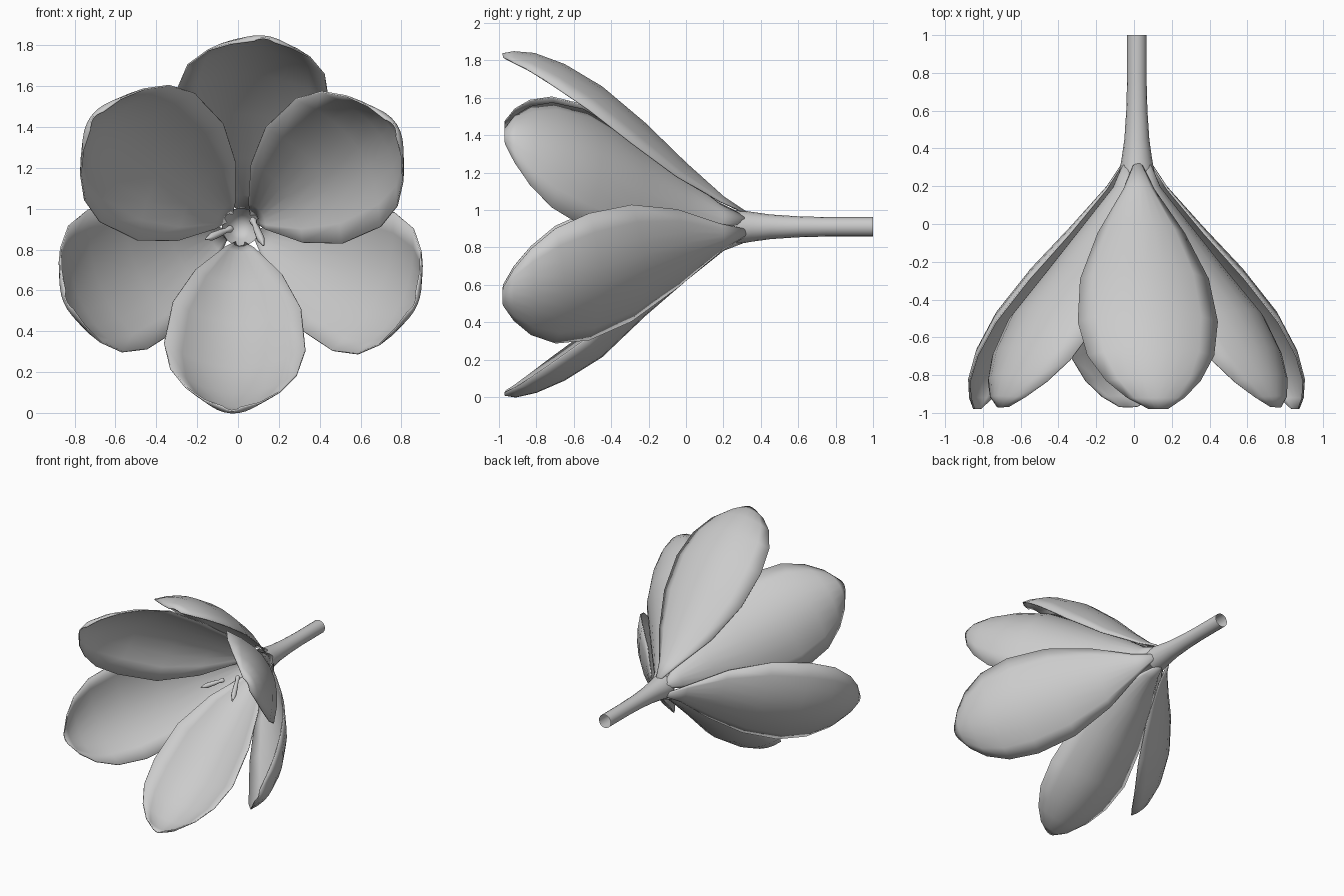
import bpy, bmesh, math
from mathutils import Vector, Matrix

cube = bpy.data.objects.get("Cube")
if cube:
    bpy.data.objects.remove(cube, do_unlink=True)

grey = bpy.data.materials.new("soft_grey")
grey.use_nodes = True
colour = (0.6, 0.6, 0.6, 1)
grey.diffuse_color = colour
grey.node_tree.nodes["Principled BSDF"].inputs["Base Color"].default_value = colour

AXIS = Vector((0.015, 0, 0.91))   # flower axis, running along y


def finish(name, bm, angle=60):
    bmesh.ops.recalc_face_normals(bm, faces=bm.faces)
    mesh = bpy.data.meshes.new(name)
    bm.to_mesh(mesh)
    bm.free()
    mesh.materials.append(grey)
    obj = bpy.data.objects.new(name, mesh)
    bpy.context.collection.objects.link(obj)
    bpy.ops.object.select_all(action="DESELECT")
    obj.select_set(True)
    bpy.context.view_layer.objects.active = obj
    bpy.ops.object.shade_smooth_by_angle(angle=math.radians(angle))
    return obj


def skin(bm, rows, closed=False):
    """Bridge equal rows of points with quads."""
    grid = [[bm.verts.new(p) for p in row] for row in rows]
    for a, b in zip(grid, grid[1:]):
        n = len(a)
        for i in range(n if closed else n - 1):
            j = (i + 1) % n
            bm.faces.new((a[i], a[j], b[j], b[i]))
    return grid


def lathe(bm, profile, place, sides):
    """Spin (height, radius) pairs about local z, then place them."""
    rings = [[place @ Vector((r * math.cos(t), r * math.sin(t), h))
              for t in (math.tau * i / sides for i in range(sides))]
             for h, r in profile]
    return skin(bm, rings, closed=True)


# Petals: depth along y, distance from axis, half width
INNER = [(0.32, 0.078, 0.02), (0.2, 0.125, 0.08), (0.0, 0.285, 0.23),
         (-0.22, 0.475, 0.34), (-0.45, 0.695, 0.375), (-0.65, 0.82, 0.335),
         (-0.8, 0.885, 0.25), (-0.91, 0.91, 0.15), (-0.97, 0.9, 0.05)]
OUTER = [(0.32, 0.08, 0.02), (0.2, 0.16, 0.08), (0.0, 0.34, 0.23),
         (-0.22, 0.555, 0.34), (-0.45, 0.75, 0.37), (-0.65, 0.87, 0.335),
         (-0.81, 0.93, 0.25), (-0.92, 0.94, 0.15), (-0.98, 0.93, 0.05)]
COLUMNS = 8


def petal(name, profile, degrees, cup, width=1.0, lean=0.0):
    a = math.radians(degrees)
    out = Vector((math.cos(a), 0, math.sin(a)))
    side = Vector((-math.sin(a), 0, math.cos(a)))
    front = Vector((0, -1, 0))
    last = len(profile) - 1
    rows = []
    for k, (y, r, w) in enumerate(profile):
        before, after = profile[max(k - 1, 0)], profile[min(k + 1, last)]
        slope = Vector((before[0] - after[0], after[1] - before[1])).normalized()
        inward = front * slope.y - out * slope.x
        middle = AXIS + out * r - front * y + side * lean * (k / last) ** 2
        row = []
        for i in range(COLUMNS + 1):
            v = 2 * i / COLUMNS - 1
            row.append(middle + side * w * width * v
                       + inward * cup * v * v * w / 0.375)
        rows.append(row)
    bm = bmesh.new()
    skin(bm, rows)
    obj = finish(name, bm)
    solid = obj.modifiers.new("thickness", "SOLIDIFY")
    solid.thickness = 0.008
    solid.offset = 0


# Three inner petals overlap three outer ones
petal("inner_petal_left", INNER, 33.5, 0.16)
petal("inner_petal_right", INNER, 143.5, 0.16, width=1.04)
petal("inner_petal_bottom", INNER, 267, 0.14, width=0.92)
petal("outer_petal_top", OUTER, 86, 0.12, lean=-0.05)
petal("outer_petal_right", OUTER, 203, 0.12)
petal("outer_petal_left", OUTER, 336, 0.12)

# Stem: open tube flaring under the petals, with a hollow seat inside
bm = bmesh.new()
along_y = Matrix.Translation(AXIS) @ Matrix.Rotation(-math.pi / 2, 4, "X")
rings = lathe(bm, [(1, 0.052), (0.75, 0.052), (0.6, 0.056), (0.45, 0.066),
                   (0.35, 0.08), (0.27, 0.094), (0.33, 0.06), (0.36, 0.03)],
              along_y, 16)
bm.faces.new(rings[-1])
finish("stem", bm)

# Stamens: two slender tapered anthers
STAMENS = {"stamen_right": ((-0.03, -0.13, 0.905), (-0.16, -0.24, 0.85)),
           "stamen_left": ((0.07, -0.1, 0.95), (0.125, -0.25, 0.82))}
for name, (start, end) in STAMENS.items():
    start, end = Vector(start), Vector(end)
    d = end - start
    place = Matrix.Translation(start) @ d.to_track_quat("Z", "Y").to_matrix().to_4x4()
    bm = bmesh.new()
    rings = lathe(bm, [(d.length * t, r) for t, r in
                       ((0, 0.012), (0.08, 0.019), (0.2, 0.012), (0.4, 0.017),
                        (0.75, 0.02), (1, 0.004))], place, 8)
    bm.faces.new(rings[0])
    bm.faces.new(rings[-1])
    finish(name, bm)
